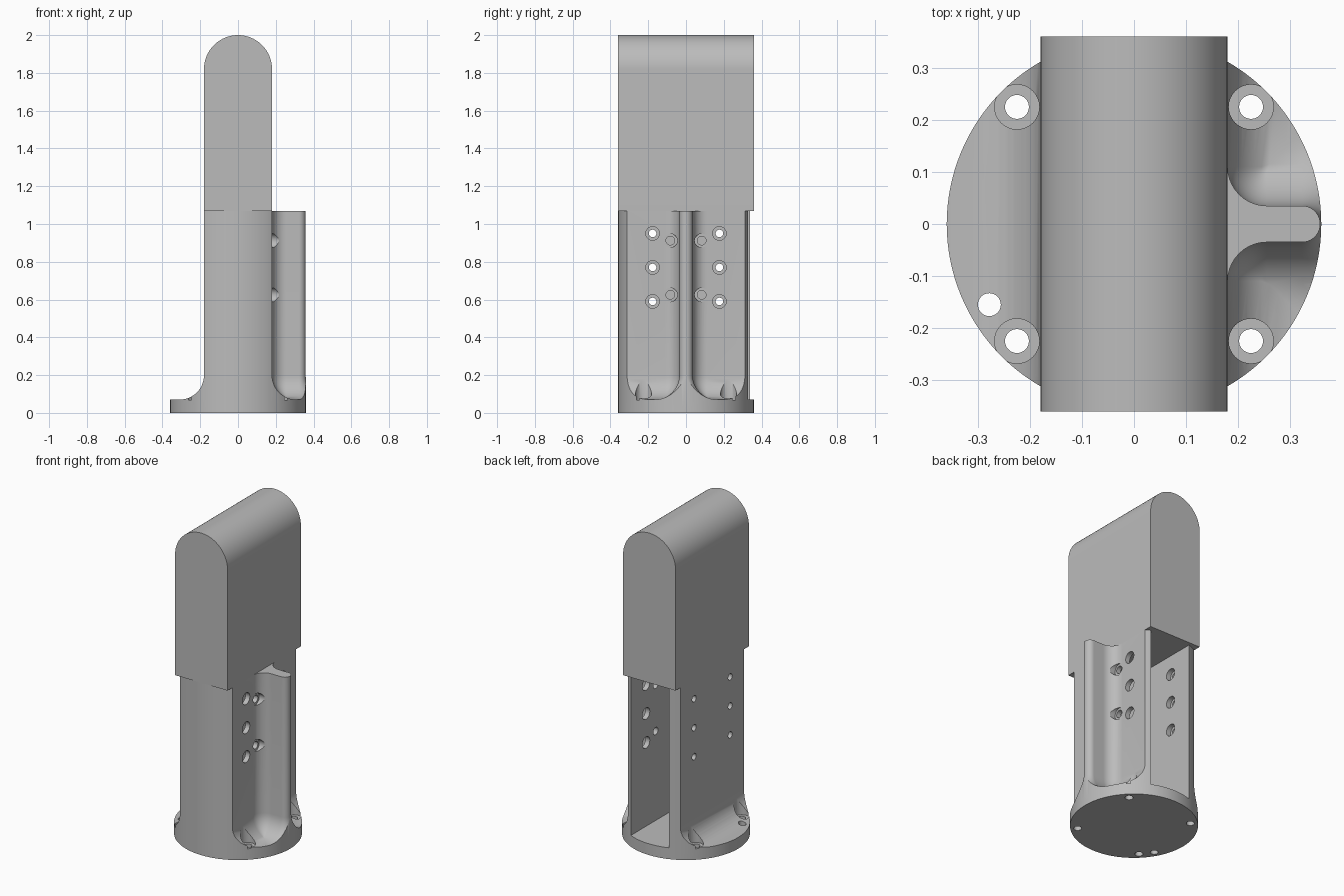
import bpy, bmesh
from math import sin, cos, pi, radians
from mathutils import Matrix, Vector

if "Cube" in bpy.data.objects:
    bpy.data.objects.remove(bpy.data.objects["Cube"], do_unlink=True)

RADIUS, HALF, RIB, FILLET = 0.36, 0.18, 0.035, 0.13
BASE_TOP, BODY_TOP, TOP = 0.07, 1.07, 2.0

grey = bpy.data.materials.new("plain grey")
grey.use_nodes = True
grey.diffuse_color = (0.5, 0.5, 0.5, 1)
grey.node_tree.nodes["Principled BSDF"].inputs["Base Color"].default_value = (0.5, 0.5, 0.5, 1)


def make(name, bm):
    bmesh.ops.recalc_face_normals(bm, faces=bm.faces)
    mesh = bpy.data.meshes.new(name)
    bm.to_mesh(mesh)
    bm.free()
    mesh.materials.append(grey)
    obj = bpy.data.objects.new(name, mesh)
    bpy.context.collection.objects.link(obj)
    return obj


def loft(name, rings):
    """Skin a stack of equal-length rings and close both ends."""
    bm = bmesh.new()
    rows = [[bm.verts.new(p) for p in ring] for ring in rings]
    n = len(rows[0])
    for a, b in zip(rows, rows[1:]):
        for i in range(n):
            j = (i + 1) % n
            bm.faces.new((a[i], a[j], b[j], b[i]))
    bm.faces.new(rows[0][::-1])
    bm.faces.new(rows[-1])
    bmesh.ops.remove_doubles(bm, verts=bm.verts, dist=1e-5)
    return make(name, bm)


def rod(name, start, end, radius, sides=32):
    start, end = Vector(start), Vector(end)
    axis = end - start
    turn = axis.to_track_quat('Z', 'Y').to_matrix().to_4x4()
    bm = bmesh.new()
    bmesh.ops.create_cone(bm, cap_ends=True, segments=sides, radius1=radius,
                          radius2=radius, depth=axis.length,
                          matrix=Matrix.Translation((start + end) / 2) @ turn)
    return make(name, bm)


def box(name, low, high):
    low, high = Vector(low), Vector(high)
    bm = bmesh.new()
    bmesh.ops.create_cube(bm, size=1, matrix=Matrix.Translation((low + high) / 2)
                          @ Matrix.Diagonal((*(high - low), 1)))
    return make(name, bm)


def boolean(obj, tool, operation='DIFFERENCE'):
    mod = obj.modifiers.new("cut", 'BOOLEAN')
    mod.operation, mod.solver, mod.object = operation, 'EXACT', tool
    bpy.context.view_layer.objects.active = obj
    bpy.ops.object.modifier_apply(modifier=mod.name)
    bpy.data.objects.remove(tool, do_unlink=True)


def smooth(obj):
    bpy.ops.object.select_all(action='DESELECT')
    obj.select_set(True)
    bpy.context.view_layer.objects.active = obj
    bpy.ops.object.shade_smooth_by_angle(angle=radians(30))


def arc(cx, cy, r, a0, a1, steps=10):
    return [(cx + r * cos(radians(a0 + (a1 - a0) * i / steps)),
             cy + r * sin(radians(a0 + (a1 - a0) * i / steps))) for i in range(steps + 1)]


def section(d, z):
    """Slab with a filleted rib, grown outward by d."""
    w, h, f = HALF + d, RIB + d, max(0, 0.075 - d)
    tip = max(0.323, w + 0.015)
    pts = [(-w, -1), (w, -1)]
    pts += arc(w + f, -h - f, f, 180, 90)
    pts += arc(tip, 0, h, -90, 90, 20)
    pts += arc(w + f, h + f, f, 270, 180)
    pts += [(w, 1), (-w, 1)]
    return [(x, y, z) for x, y in pts]


# Body: round foot sweeping up into a slab with a rib, trimmed to a cylinder
rings = [section(0.25, 0), section(0.25, BASE_TOP)]
for i in range(13):
    t = i / 12 * pi / 2
    rings.append(section(FILLET * (1 - sin(t)), BASE_TOP + FILLET * (1 - cos(t))))
rings.append(section(0, BODY_TOP))
body = loft("body", rings)
boolean(body, rod("trim", (0, 0, -0.2), (0, 0, 1.5), RADIUS, 128), 'INTERSECT')

# Pocket open to the back and top
boolean(body, box("pocket_cutter", (-0.12, -0.3, BASE_TOP), (0.15, 0.6, 1.3)))

# Mounting holes in the foot with flat screw seats
for x in (-0.225, 0.225):
    for y in (-0.225, 0.225):
        boolean(body, rod("seat_cutter", (x, y, BASE_TOP - 0.002), (x, y, 0.4), 0.043))
        boolean(body, rod("screw_cutter", (x, y, -0.1), (x, y, 0.2), 0.023))
boolean(body, rod("cable_cutter", (-0.278, -0.155, -0.1), (-0.278, -0.155, 0.3), 0.022))

# Side holes: wide on the ribbed wall, stepped on the plain wall
for side in (-1, 1):
    y = side * 0.177
    for z in (0.59, 0.77, 0.95):
        boolean(body, rod("wide_cutter", (-0.15, y, z), (0.5, y, z), 0.036))
        boolean(body, rod("narrow_cutter", (-0.3, y, z), (0, y, z), 0.02))
    y = side * 0.083
    for z in (0.625, 0.912):
        boolean(body, rod("bore_cutter", (0.178, y, z), (0.5, y, z), 0.037))
        boolean(body, rod("pilot_cutter", (0, y, z), (0.3, y, z), 0.023))
smooth(body)

# Upper block with a half-round top
outline = [(-HALF, BODY_TOP), (HALF, BODY_TOP)] + arc(0, TOP - HALF, HALF, 0, 180, 48)
cap = loft("upper_block", [[(x, y, z) for x, z in outline] for y in (-RADIUS, RADIUS)])
smooth(cap)
